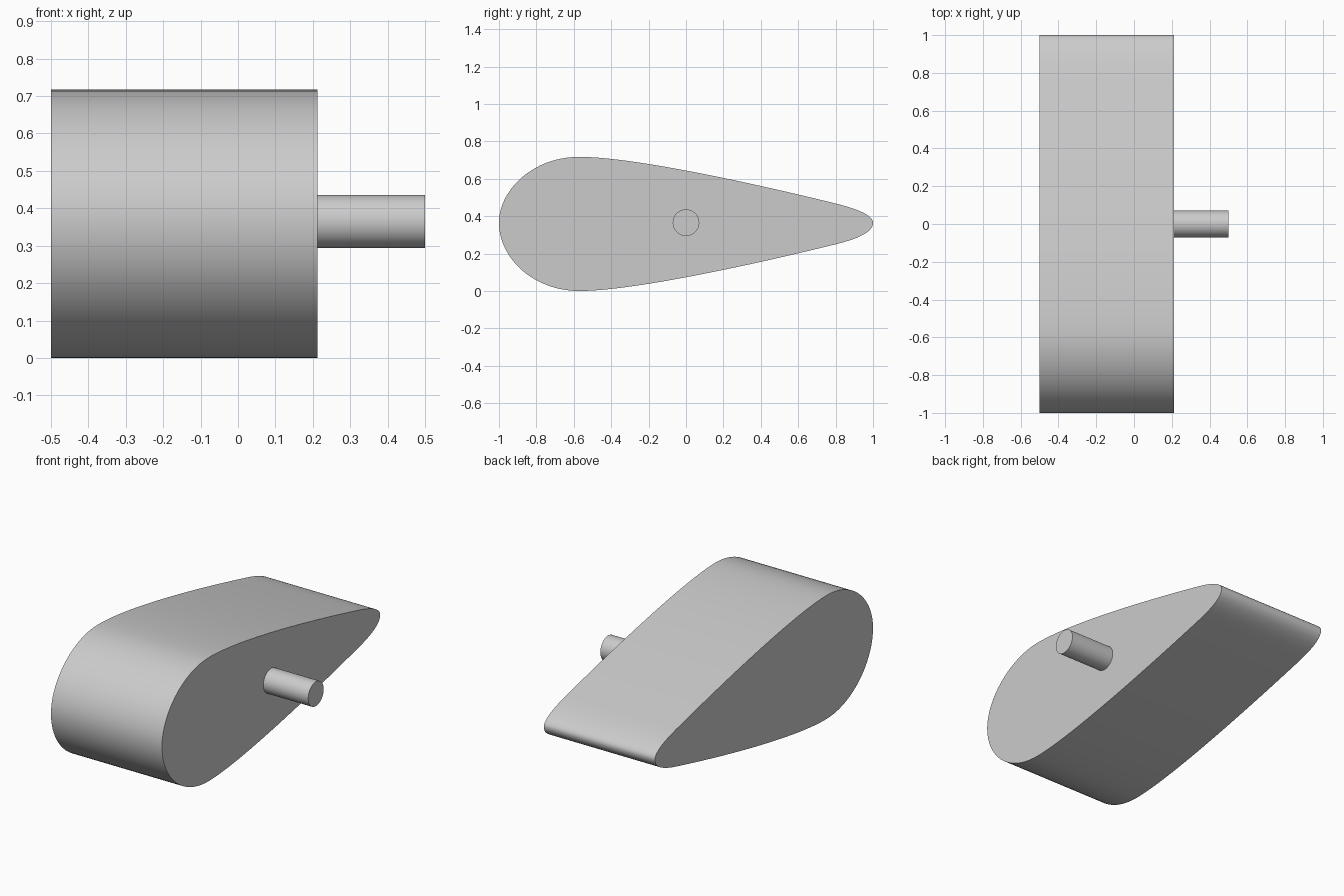
import bpy
import bmesh
import math
from mathutils import Matrix, Vector
from mathutils.geometry import interpolate_bezier

cube = bpy.data.objects.get("Cube")
if cube:
    bpy.data.objects.remove(cube, do_unlink=True)

grey = bpy.data.materials.new("light grey")
grey.use_nodes = True
colour = (0.6, 0.6, 0.6, 1)
grey.diffuse_color = colour
grey.node_tree.nodes["Principled BSDF"].inputs["Base Color"].default_value = colour

AXIS = 0.365      # height of nose, tail and peg
MIDDLE = 0.3585   # half the body height


def finish(name, bm):
    bmesh.ops.recalc_face_normals(bm, faces=bm.faces)
    mesh = bpy.data.meshes.new(name)
    bm.to_mesh(mesh)
    bm.free()
    mesh.materials.append(grey)
    obj = bpy.data.objects.new(name, mesh)
    bpy.context.collection.objects.link(obj)
    bpy.ops.object.select_all(action="DESELECT")
    obj.select_set(True)
    bpy.context.view_layer.objects.active = obj
    bpy.ops.object.shade_smooth_by_angle(angle=math.radians(35))
    return obj


# Teardrop outline: nose, crest, tapering flank, rounded tail
def half_outline(side):
    def p(y, rise):
        return Vector((y, MIDDLE + side * rise, 0))

    nose, tail = Vector((-1, AXIS, 0)), Vector((1, AXIS, 0))
    crest, flank = p(-0.57, MIDDLE), p(0.8, 0.109)
    segments = (
        (nose, p(-1, 0.18), p(-0.82, MIDDLE), crest),
        (crest, p(-0.3, MIDDLE), p(0.3, 0.232), flank),
        (flank, p(0.9, 0.084), p(1, 0.05), tail),
    )
    points = []
    for segment in segments:
        points += interpolate_bezier(*segment, 24)[:-1]
    return points + [tail]


# Body
outline = half_outline(1) + half_outline(-1)[-2:0:-1]
bm = bmesh.new()
base = bm.faces.new([bm.verts.new((-0.5, q.x, q.y)) for q in outline])
extruded = bmesh.ops.extrude_face_region(bm, geom=[base], use_keep_orig=True)
moved = [g for g in extruded["geom"] if isinstance(g, bmesh.types.BMVert)]
bmesh.ops.translate(bm, verts=moved, vec=(0.712, 0, 0))
finish("teardrop_body", bm)

# Peg on the left side
bm = bmesh.new()
place = Matrix.Translation((0.35, 0, AXIS)) @ Matrix.Rotation(math.pi / 2, 4, "Y")
bmesh.ops.create_cone(bm, cap_ends=True, segments=64, radius1=0.071,
                      radius2=0.071, depth=0.3, matrix=place)
finish("side_peg", bm)
